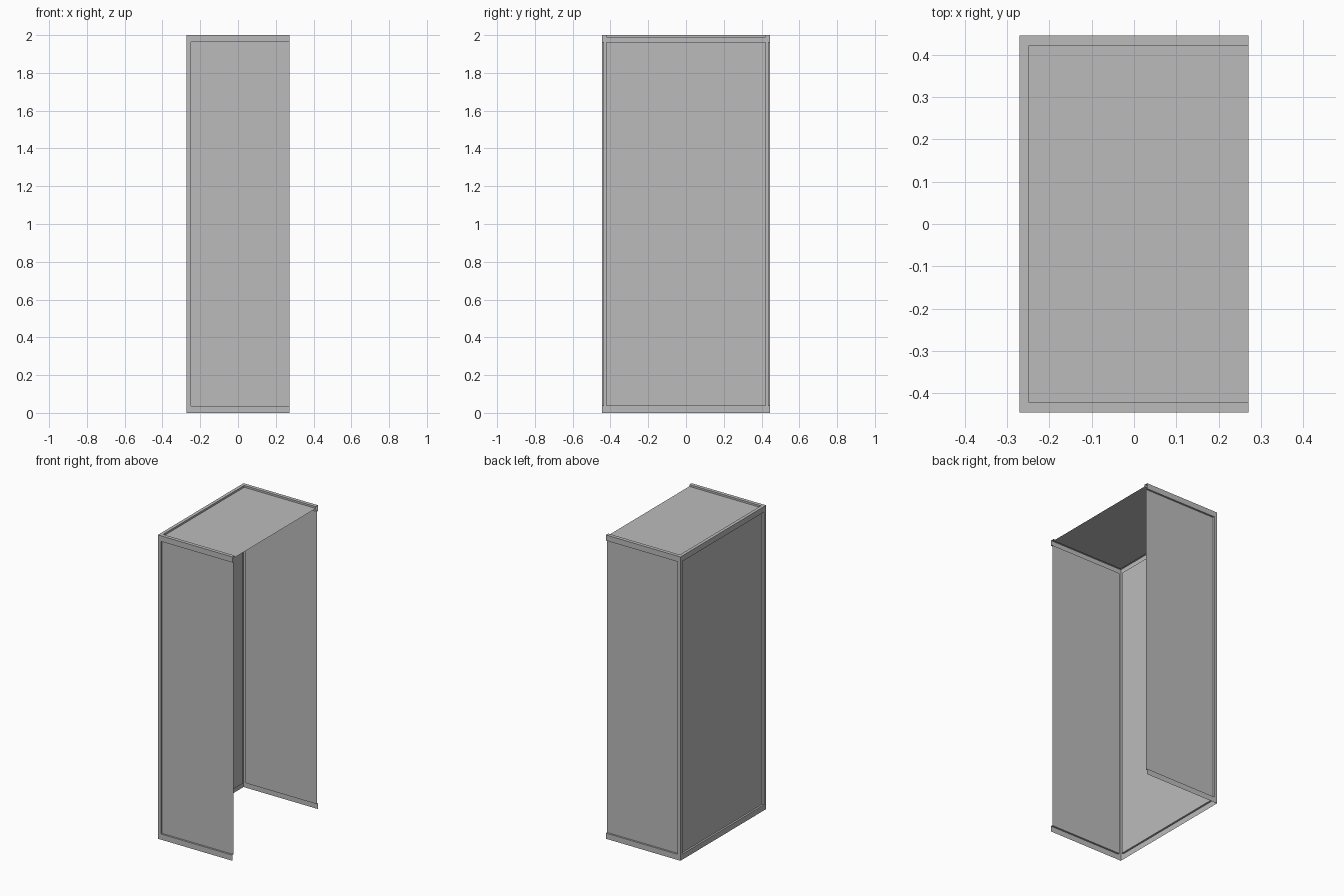
import bpy
import bmesh
from mathutils import Vector

cube = bpy.data.objects.get("Cube")
if cube:
    bpy.data.objects.remove(cube, do_unlink=True)

# Overall half sizes, rim widths and panel recess
HX, HY, H = 0.2715, 0.4455, 2.0
RIM_X, RIM_Y, RIM_Z = 0.0215, 0.0238, 0.037
DEPTH = 0.012

grey = bpy.data.materials.new("plain_grey")
grey.use_nodes = True
COLOUR = (0.5, 0.5, 0.5, 1)
grey.diffuse_color = COLOUR
grey.node_tree.nodes["Principled BSDF"].inputs["Base Color"].default_value = COLOUR

X, Y, Z = Vector((1, 0, 0)), Vector((0, 1, 0)), Vector((0, 0, 1))
CENTRE = Vector((0, 0, H / 2))


def recessed_wall(name, u, v, half_u, half_v, offset, rims):
    """Thin wall with a raised rim; a rim of zero leaves that edge open.
    Rims are ordered: bottom, +u end, top, -u end."""
    normal = u.cross(v)
    bottom, right, top, left = rims
    bm = bmesh.new()

    def ring(u0, u1, v0, v1, depth):
        base = CENTRE + normal * (offset - depth)
        return [bm.verts.new(base + u * a + v * b)
                for a, b in ((u0, v0), (u1, v0), (u1, v1), (u0, v1))]

    inner = (-half_u + left, half_u - right, -half_v + bottom, half_v - top)
    outer_ring = ring(-half_u, half_u, -half_v, half_v, 0)
    lip_ring = ring(*inner, 0)
    panel_ring = ring(*inner, DEPTH)
    bm.faces.new(panel_ring)
    for i, rim in enumerate(rims):
        j = (i + 1) % len(rims)
        if rim > 0:
            for a, b in ((outer_ring, lip_ring), (lip_ring, panel_ring)):
                bm.faces.new((a[i], a[j], b[j], b[i]))
    bmesh.ops.delete(bm, geom=[p for p in bm.verts if not p.link_faces],
                     context='VERTS')
    mesh = bpy.data.meshes.new(name)
    bm.to_mesh(mesh)
    bm.free()
    mesh.materials.append(grey)
    obj = bpy.data.objects.new(name, mesh)
    bpy.context.collection.objects.link(obj)


# Two long side walls, open along the +x edge
recessed_wall("front_wall", X, Z, HX, H / 2, HY, (RIM_Z, 0, RIM_Z, RIM_X))
recessed_wall("back_wall", -X, Z, HX, H / 2, HY, (RIM_Z, RIM_X, RIM_Z, 0))
# Closed wall opposite the opening
recessed_wall("closed_side_wall", -Y, Z, HY, H / 2, HX,
              (RIM_Z, RIM_Y, RIM_Z, RIM_Y))
# Roof; the underside stays open
recessed_wall("top_panel", X, Y, HX, HY, H / 2, (RIM_Y, 0, RIM_Y, RIM_X))
